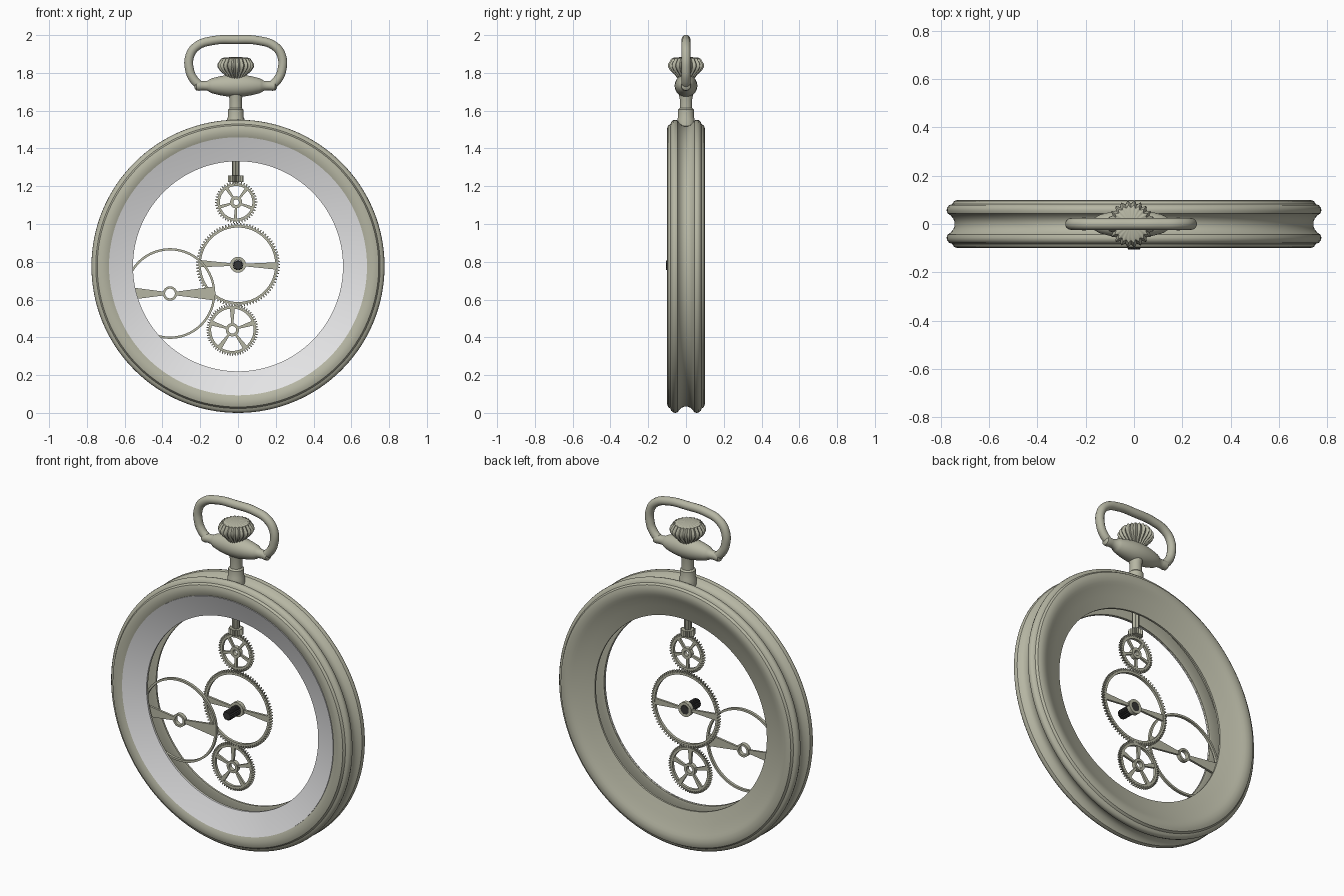
import bpy, bmesh, math
from mathutils import Matrix, Vector

if "Cube" in bpy.data.objects:
    bpy.data.objects.remove(bpy.data.objects["Cube"])

CZ = 0.776      # height of the case centre
PX = -0.012     # the pendant sits slightly left of centre


def material(name, rgb):
    m = bpy.data.materials.new(name)
    m.diffuse_color = (*rgb, 1)
    m.use_nodes = True
    m.node_tree.nodes["Principled BSDF"].inputs["Base Color"].default_value = m.diffuse_color
    return m


METAL = material("aged_silver", (0.47, 0.47, 0.37))
WHITE = material("white_dial", (0.80, 0.80, 0.81))
DARK = material("dark_steel", (0.035, 0.035, 0.035))


def finish(bm, name, mat, angle=35):
    bmesh.ops.remove_doubles(bm, verts=bm.verts, dist=1e-5)
    bmesh.ops.recalc_face_normals(bm, faces=bm.faces)
    me = bpy.data.meshes.new(name)
    bm.to_mesh(me)
    bm.free()
    me.materials.append(mat)
    me.shade_smooth()
    me.set_sharp_from_angle(angle=math.radians(angle))
    ob = bpy.data.objects.new(name, me)
    bpy.context.collection.objects.link(ob)
    return ob


def lathe(name, prof, mat, axis, centre, n=64, closed=False, ribs=0, depth=0.0):
    """Spin (radius, height) points round an axis; ribs flute the radius."""
    bm = bmesh.new()
    rows = []
    for i in range(n):
        a = 2 * math.pi * i / n
        k = 1 - depth * (0.5 - 0.5 * math.cos(ribs * a)) if ribs else 1
        row = []
        for r, h in prof:
            u, v = r * k * math.cos(a), r * k * math.sin(a)
            p = {'X': (h, u, v), 'Y': (u, h, v), 'Z': (u, v, h)}[axis]
            row.append(bm.verts.new(Vector(p) + Vector(centre)))
        rows.append(row)
    m = len(prof)
    for i in range(n):
        a, b = rows[i], rows[(i + 1) % n]
        for j in range(m if closed else m - 1):
            k = (j + 1) % m
            bm.faces.new((a[j], b[j], b[k], a[k]))
    bmesh.ops.dissolve_degenerate(bm, dist=1e-6, edges=bm.edges)
    return finish(bm, name, mat)


def annulus(bm, outer, inner, y0, y1):
    """Prism between two radius functions, lists of (r, angle)."""
    def ring(pts, y):
        return [bm.verts.new((r * math.cos(a), y, r * math.sin(a))) for r, a in pts]
    loops = [ring(outer, y0), ring(outer, y1), ring(inner, y1), ring(inner, y0)]
    n = len(outer)
    for i in range(n):
        j = (i + 1) % n
        for k in range(4):
            p, q = loops[k], loops[(k + 1) % 4]
            bm.faces.new((p[i], p[j], q[j], q[i]))


def wheel(name, x, y, z, r, rim, hub, hole, spokes, w_hub, w_rim, teeth=0, tilt=0.0, t=0.008):
    bm = bmesh.new()
    # rim, with teeth when asked for
    n = teeth * 4 if teeth else 80
    angs = [2 * math.pi * i / n for i in range(n)]
    root = r - 0.014
    outer = [((r if i % 4 < 2 else root) if teeth else r, a) for i, a in enumerate(angs)]
    annulus(bm, outer, [(rim, a) for a in angs], -t, t)
    # hub
    angs = [2 * math.pi * i / 32 for i in range(32)]
    annulus(bm, [(hub, a) for a in angs], [(hole, a) for a in angs], -t * 1.5, t * 1.5)
    # tapered spokes
    r0, r1 = (hub + hole) / 2, rim + 0.004
    for s in range(spokes):
        rot = Matrix.Rotation(tilt + 2 * math.pi * s / spokes, 3, 'Y')
        box = bmesh.ops.create_cube(bm, size=2)['verts']
        for v in box:
            far = v.co.x > 0
            w = w_rim if far else w_hub
            v.co = rot @ Vector((r1 if far else r0, v.co.y * t * 0.8, v.co.z * w))
    bmesh.ops.translate(bm, verts=bm.verts, vec=(x, y, z))
    return finish(bm, name, METAL, 30)


# case: hollow ring with a grooved edge, front half mirrored to the back
half = [(0.66, -0.062), (0.565, -0.035), (0.557, -0.037), (0.557, -0.048), (0.62, -0.068),
        (0.675, -0.088), (0.69, -0.095), (0.71, -0.1), (0.73, -0.1), (0.745, -0.095),
        (0.753, -0.082), (0.765, -0.078), (0.774, -0.068), (0.776, -0.056),
        (0.772, -0.044), (0.760, -0.036), (0.748, -0.022), (0.743, -0.008)]
lathe("case", half + [(r, -y) for r, y in reversed(half)], METAL, 'Y', (0, 0, CZ), 128, closed=True)

# white sloping dial ring lying on the front of the case
lathe("dial_ring", [(0.556, -0.046), (0.556, -0.052), (0.62, -0.073), (0.683, -0.0965), (0.683, -0.09),
                    (0.62, -0.066)], WHITE, 'Y', (0, 0, CZ), 128, closed=True)

# gear train
wheel("centre_wheel", 0, 0, 0.784, 0.222, 0.197, 0.042, 0.026, 2, 0.007, 0.019, 84, 0.03)
wheel("upper_wheel", -0.01, 0, 1.115, 0.112, 0.086, 0.032, 0.015, 5, 0.005, 0.009, 44, 0.35)
wheel("lower_wheel", -0.03, 0, 0.440, 0.138, 0.112, 0.035, 0.020, 5, 0.005, 0.013, 60, -math.pi / 2)
wheel("balance_wheel", -0.36, -0.022, 0.632, 0.240, 0.228, 0.038, 0.026, 2, 0.010, 0.036, 0, 0.0)

# dark fluted centre pin
lathe("centre_pin", [(0, -0.105), (0.024, -0.105), (0.028, -0.099), (0.028, 0.012), (0, 0.012)],
      DARK, 'Y', (0, 0, 0.782), 64, ribs=16, depth=0.15)

# winding stem with its small pinion
lathe("winding_stem", [(0, 1.215), (0.013, 1.215), (0.013, 1.25), (0.021, 1.26), (0.021, 1.56), (0, 1.56)],
      METAL, 'Z', (PX, 0, 0), 32, ribs=8, depth=0.15)
lathe("stem_pinion", [(0, 1.222), (0.04, 1.222), (0.04, 1.257), (0, 1.257)],
      METAL, 'Z', (PX, 0, 0), 64, ribs=16, depth=0.25)

# neck between case and pendant
lathe("neck", [(0, 1.50), (0.046, 1.50), (0.046, 1.555), (0.042, 1.565), (0.042, 1.605), (0.033, 1.613),
               (0.033, 1.66), (0.04, 1.70), (0, 1.70)], METAL, 'Z', (PX, 0, 0), 40)

# pendant: horizontal spindle with pivot ends
side = [(0, 0.219), (0.015, 0.217), (0.025, 0.209), (0.027, 0.195), (0.024, 0.175), (0.026, 0.150),
        (0.034, 0.138), (0.040, 0.125), (0.050, 0.085), (0.057, 0.045)]
lathe("pendant", [(r, -x) for r, x in side] + [(0.060, 0)] + side[::-1], METAL, 'X', (PX, 0, 1.732), 40)

# ribbed winding crown
lathe("crown", [(0, 1.77), (0.045, 1.77), (0.06, 1.79), (0.084, 1.812), (0.097, 1.832), (0.096, 1.848),
                (0.085, 1.864), (0.078, 1.876), (0.06, 1.882), (0, 1.884)],
      METAL, 'Z', (PX, 0, 0), 176, ribs=22, depth=0.13)

# bail: bent wire loop, left half mirrored to the right
left = [(-0.190, 1.732), (-0.222, 1.765), (-0.243, 1.81), (-0.243, 1.89), (-0.205, 1.942), (-0.12, 1.971)]
path = left + [(0, 1.976)] + [(-x, z) for x, z in reversed(left)]
cu = bpy.data.curves.new("bail", 'CURVE')
cu.dimensions = '3D'
cu.bevel_depth = 0.024
cu.bevel_resolution = 5
cu.use_fill_caps = True
sp = cu.splines.new('BEZIER')
sp.bezier_points.add(len(path) - 1)
for bp, (x, z) in zip(sp.bezier_points, path):
    bp.co = (x + PX, 0, z)
    bp.handle_left_type = bp.handle_right_type = 'AUTO'
cu.materials.append(METAL)
bail = bpy.data.objects.new("bail", cu)
bpy.context.collection.objects.link(bail)
bpy.context.view_layer.objects.active = bail
bail.select_set(True)
bpy.ops.object.convert(target='MESH')
bpy.context.object.data.shade_smooth()
